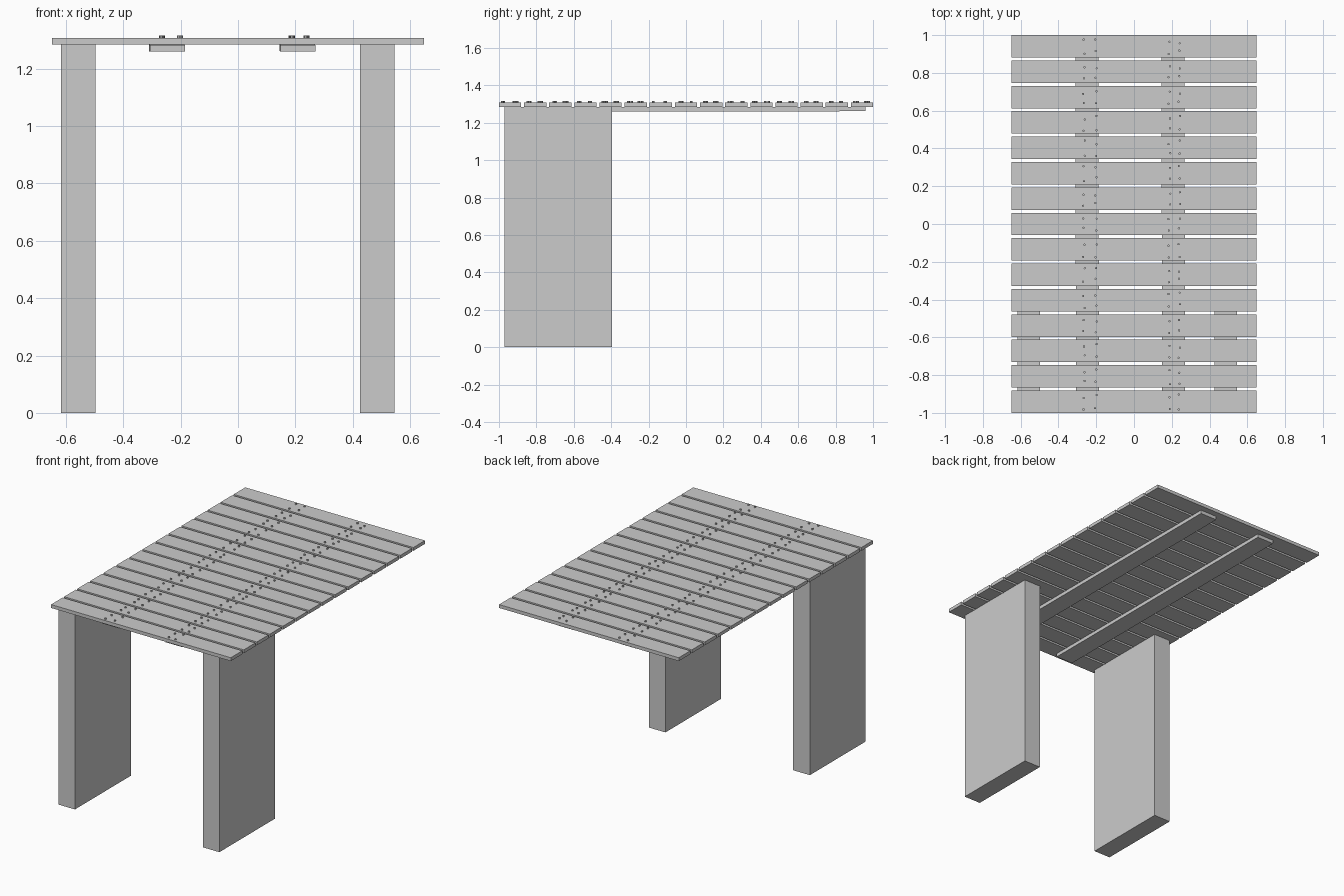
import bpy, bmesh, random
from mathutils import Matrix

if "Cube" in bpy.data.objects:
    bpy.data.objects.remove(bpy.data.objects["Cube"])

random.seed(4)

def make(name, bm):
    mesh = bpy.data.meshes.new(name)
    bm.to_mesh(mesh)
    bm.free()
    ob = bpy.data.objects.new(name, mesh)
    bpy.context.collection.objects.link(ob)
    return ob

def box(name, x, y, z):
    bm = bmesh.new()
    size = [b - a for a, b in (x, y, z)]
    bmesh.ops.create_cube(bm, size=1, matrix=Matrix.Diagonal((*size, 1)))
    ob = make(name, bm)
    ob.location = [(a + b) / 2 for a, b in (x, y, z)]
    return ob

TOP, UNDER = 1.307, 1.285
WIDTH, COUNT = 0.119, 15
PITCH = (2 - WIDTH) / (COUNT - 1)
plank_y = [-1 + WIDTH / 2 + i * PITCH for i in range(COUNT)]

# Two slab legs near the front end
for side, x in (("left", (-0.617, -0.497)), ("right", (0.425, 0.545))):
    box(f"{side}_leg", x, (-0.97, -0.395), (0, UNDER))

# Long battens under the planks, very slightly skewed
for side, x in (("left", (-0.309, -0.187)), ("right", (0.147, 0.269))):
    batten = box(f"{side}_batten", x, (-0.96, 0.96), (1.2605, 1.2835))
    batten.rotation_euler = (0.001, 0, 0.002)

# Cross planks of the tabletop
for i, y in enumerate(plank_y):
    box(f"plank_{i + 1}", (-0.648, 0.648),
        (y - WIDTH / 2, y + WIDTH / 2), (UNDER, TOP))

# Protruding fastener heads, a loose group of four at each crossing
bm = bmesh.new()
for y in plank_y:
    for x in (-0.265, -0.202, 0.187, 0.24):
        for dy in (-0.032, 0.028):
            px = x + random.uniform(-0.005, 0.005)
            py = y + dy + random.uniform(-0.012, 0.012)
            bmesh.ops.create_cone(
                bm, cap_ends=True, segments=8, radius1=0.006, radius2=0.006,
                depth=0.012, matrix=Matrix.Translation((px, py, TOP + 0.002)))
make("fastener_heads", bm)
